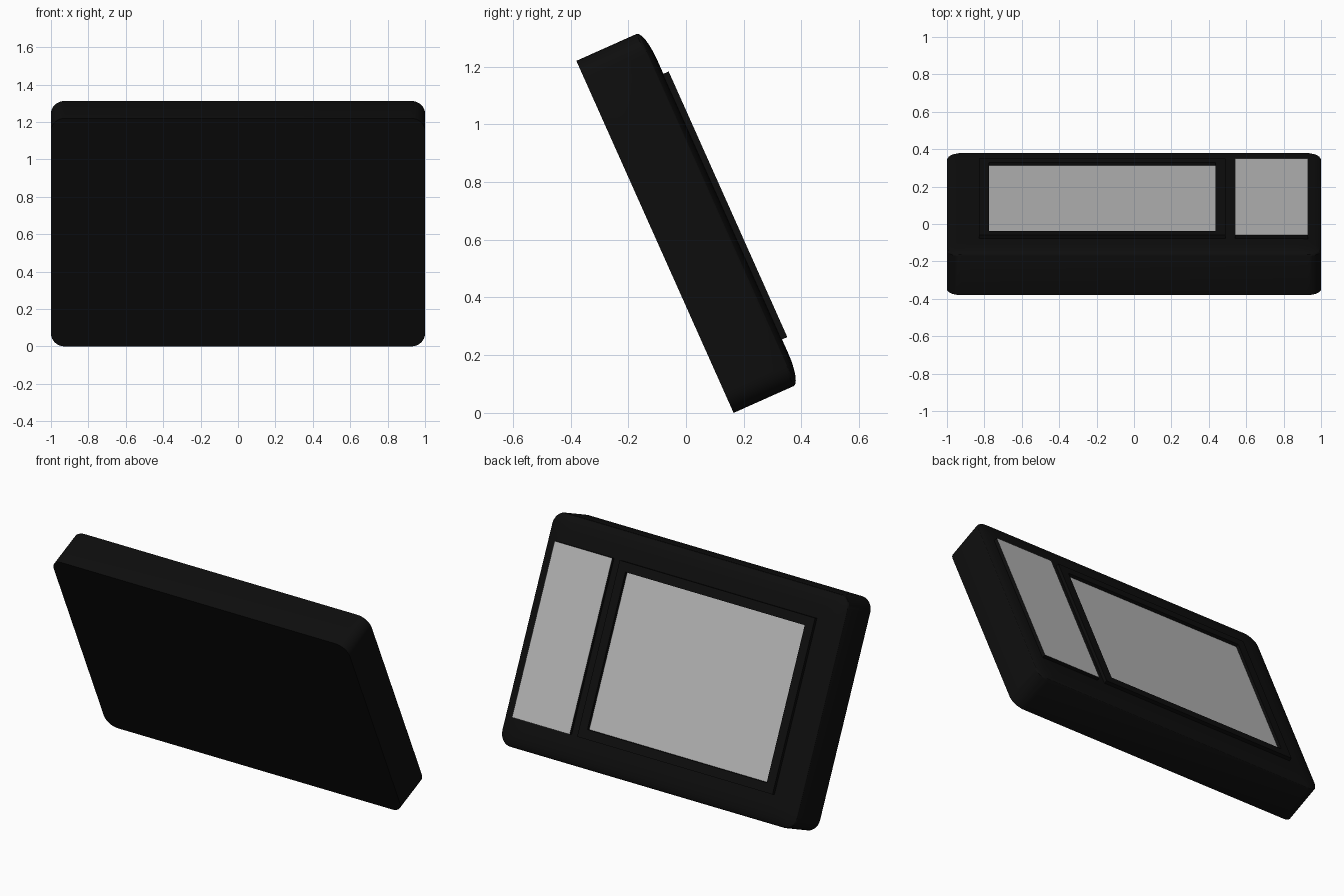
import bpy, bmesh, math
from mathutils import Matrix, Vector

cube = bpy.data.objects.get("Cube")
if cube:
    bpy.data.objects.remove(cube, do_unlink=True)


def material(name, value):
    m = bpy.data.materials.new(name)
    m.use_nodes = True
    color = (value, value, value, 1)
    m.diffuse_color = color
    bsdf = next(n for n in m.node_tree.nodes if n.type == 'BSDF_PRINCIPLED')
    bsdf.inputs["Base Color"].default_value = color
    bsdf.inputs["Roughness"].default_value = 0.6
    return m


black = material("black plastic", 0.0042)
grey = material("light grey", 0.48)

# Local frame: X across, Y up along the leaning slab, Z out of its back
LENGTH = 1.336
TILT = math.radians(24.07)
s, c = math.sin(TILT), math.cos(TILT)
LEAN = Matrix(((-1, 0, 0, 0), (0, -s, c, 0.165), (0, c, s, 0), (0, 0, 0, 1)))


def finish(name, bm):
    bmesh.ops.transform(bm, matrix=LEAN, verts=bm.verts)
    bmesh.ops.recalc_face_normals(bm, faces=bm.faces)
    mesh = bpy.data.meshes.new(name)
    bm.to_mesh(mesh)
    bm.free()
    mesh.materials.append(black)
    mesh.materials.append(grey)
    ob = bpy.data.objects.new(name, mesh)
    bpy.context.collection.objects.link(ob)
    return ob


def rounded_loop(bm, inset, depth, radius=0.075, steps=8):
    hx, hy = 1 - inset, LENGTH / 2 - inset
    verts = []
    for quarter, (sx, sy) in enumerate(((1, 1), (-1, 1), (-1, -1), (1, -1))):
        for i in range(steps + 1):
            a = (quarter + i / steps) * math.pi / 2
            x = sx * (hx - radius) + radius * math.cos(a)
            y = sy * (hy - radius) + radius * math.sin(a)
            verts.append(bm.verts.new((x, y + LENGTH / 2, depth)))
    return verts


# Slab body: rounded corners, crisp front edge, softly crowned back edge
bm = bmesh.new()
loops = [rounded_loop(bm, 0, 0)]
for i in range(7):
    a = i / 6 * math.pi / 2
    loops.append(rounded_loop(bm, 0.11 * (1 - math.cos(a)), 0.228 + 0.029 * math.sin(a)))
for lo, hi in zip(loops, loops[1:]):
    for i in range(len(lo)):
        j = (i + 1) % len(lo)
        bm.faces.new((lo[i], lo[j], hi[j], hi[i]))
bm.faces.new(loops[0])
bm.faces.new(loops[-1])
body = finish("body", bm)
bpy.ops.object.select_all(action='DESELECT')
bpy.context.view_layer.objects.active = body
body.select_set(True)
bpy.ops.object.shade_smooth_by_angle(angle=math.radians(30))


def raised_plate(name, x0, x1, rim=0, sink=0):
    """Raised plate on the back with a grey face, optionally sunk in a rim."""
    y0, y1, z0, z1 = 0.164, 1.172, 0.2, 0.277
    bm = bmesh.new()
    bmesh.ops.create_cube(bm, size=1)
    for v in bm.verts:
        v.co = Vector((-(x0 + x1) / 2 + v.co.x * (x1 - x0),
                       (y0 + y1) / 2 + v.co.y * (y1 - y0),
                       (z0 + z1) / 2 + v.co.z * (z1 - z0)))
    bm.normal_update()
    top = max(bm.faces, key=lambda f: f.calc_center_median().z)
    if rim:
        bmesh.ops.inset_region(bm, faces=[top], thickness=rim)
        bmesh.ops.inset_region(bm, faces=[top], thickness=0.001, depth=-sink)
    top.material_index = 1
    return finish(name, bm)


# Framed sunken screen and the raised side panel
raised_plate("screen_frame", -0.83, 0.49, rim=0.077, sink=0.018)
raised_plate("side_panel", 0.54, 0.93)
